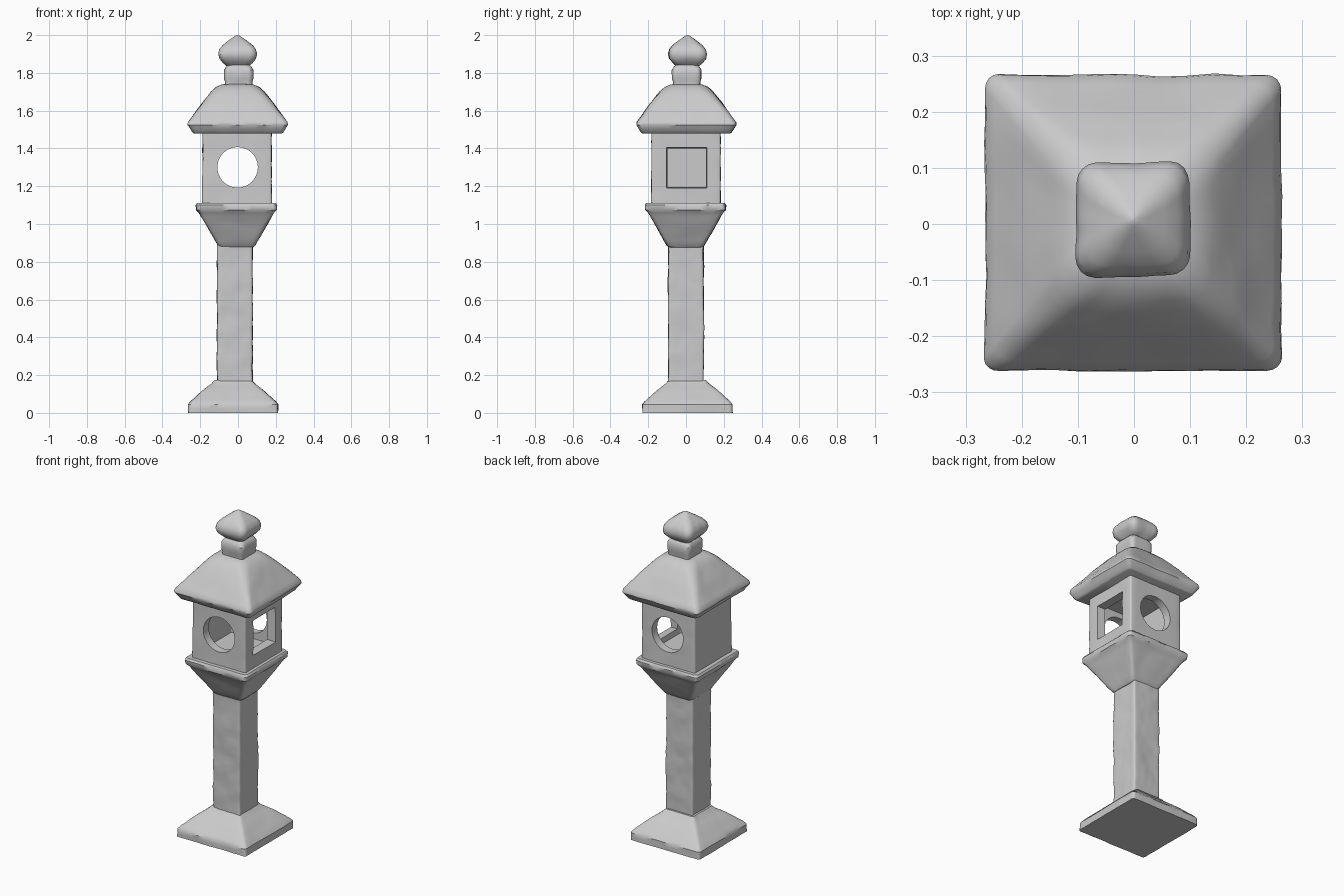
import bpy, bmesh, math
from mathutils import Vector, noise

if "Cube" in bpy.data.objects:
    bpy.data.objects.remove(bpy.data.objects["Cube"])


def ring(half, radius, side=10, arc=4):
    """Outline of a rounded square, always the same number of points."""
    radius = min(radius, half)
    inner = half - radius
    corners = []
    for k, (sx, sy) in enumerate([(1, 1), (-1, 1), (-1, -1), (1, -1)]):
        for i in range(arc + 1):
            a = math.pi / 2 * (k + i / arc)
            corners.append(Vector((sx * inner + radius * math.cos(a),
                                   sy * inner + radius * math.sin(a))))
    pts = []
    for i, p in enumerate(corners):
        pts.append(p)
        if i % (arc + 1) == arc:
            q = corners[(i + 1) % len(corners)]
            pts += [p.lerp(q, s / side) for s in range(1, side)]
    return pts


def loft(name, profile, centre=(0, 0), rough=0.004, step=0.025):
    """Weathered square block; profile rows are (z, half width, corner radius)."""
    rows = []
    for a, b in zip(profile, profile[1:]):
        n = max(1, round(math.dist(a[:2], b[:2]) / step))
        rows += [tuple(u + (v - u) * i / n for u, v in zip(a, b)) for i in range(n)]
    rows.append(profile[-1])
    bm = bmesh.new()
    rings = []
    for z, half, rad in rows:
        loop = []
        for p in ring(half, rad):
            co = Vector((p.x + centre[0], p.y + centre[1], z))
            wave = noise.noise(co * 9) + 0.6 * noise.noise(co * 24)
            co.xy += p.normalized() * wave * rough * min(1, half / 0.08)
            loop.append(bm.verts.new(co))
        rings.append(loop)
    for lo, hi in zip(rings, rings[1:]):
        for i in range(len(lo)):
            j = (i + 1) % len(lo)
            bm.faces.new((lo[i], lo[j], hi[j], hi[i]))
    bm.faces.new(rings[0][::-1])
    bm.faces.new(rings[-1])
    mesh = bpy.data.meshes.new(name)
    bm.to_mesh(mesh)
    bm.free()
    obj = bpy.data.objects.new(name, mesh)
    bpy.context.collection.objects.link(obj)
    return obj


def activate(obj):
    bpy.ops.object.select_all(action='DESELECT')
    obj.select_set(True)
    bpy.context.view_layer.objects.active = obj


def cut(obj, cutter):
    cutter.hide_render = True
    mod = obj.modifiers.new("cut", 'BOOLEAN')
    mod.operation, mod.solver, mod.object = 'DIFFERENCE', 'EXACT', cutter
    activate(obj)
    bpy.ops.object.modifier_apply(modifier=mod.name)
    bpy.data.objects.remove(cutter)


# Flared foot
base = loft("base", [(0, 0.238, 0.015), (0.045, 0.238, 0.02), (0.06, 0.226, 0.02),
                     (0.12, 0.160, 0.02), (0.155, 0.115, 0.02), (0.175, 0.097, 0.015)],
            (-0.026, 0.008))

# Square post
post = loft("post", [(0.15, 0.094, 0.012), (0.90, 0.094, 0.012)], (-0.017, 0.0), 0.005)

# Flared platform under the light chamber
platform = loft("platform", [(0.875, 0.088, 0.02), (0.885, 0.098, 0.02), (0.98, 0.152, 0.02),
                             (1.06, 0.198, 0.02), (1.075, 0.212, 0.02), (1.10, 0.214, 0.02),
                             (1.112, 0.206, 0.02)], (-0.008, -0.002))

# Hollow light chamber
chamber = loft("light_chamber", [(1.10, 0.184, 0.012), (1.49, 0.182, 0.012)],
               (-0.005, 0), 0.003)
cut(chamber, loft("room_cutter", [(1.16, 0.132, 0.01), (1.44, 0.132, 0.01)], (-0.005, 0), 0, 1))

# Round opening from front to back
bpy.ops.mesh.primitive_cylinder_add(vertices=48, radius=0.107, depth=0.6,
                                    location=(-0.002, 0, 1.30), rotation=(math.pi / 2, 0, 0))
cut(chamber, bpy.context.object)

# Square window with splayed edges on the right side only
bpy.ops.mesh.primitive_cone_add(vertices=4, radius1=0.09 * math.sqrt(2),
                                radius2=0.112 * math.sqrt(2), depth=0.2,
                                location=(0, 0, 0), rotation=(0, 0, math.pi / 4))
window = bpy.context.object
bpy.ops.object.transform_apply(location=False, rotation=True, scale=False)
window.rotation_euler = (0, math.pi / 2, 0)
window.location = (0.12, 0.003, 1.298)
cut(chamber, window)

# Hipped roof with undercut eaves
roof = loft("roof", [(1.478, 0.228, 0.02), (1.485, 0.238, 0.02), (1.525, 0.264, 0.025),
                     (1.54, 0.262, 0.03), (1.56, 0.247, 0.03), (1.64, 0.188, 0.04),
                     (1.70, 0.141, 0.05), (1.725, 0.115, 0.05), (1.738, 0.085, 0.04),
                     (1.742, 0.06, 0.03)], (-0.001, 0.002), 0.005)

# Finial: neck block and pointed bud
neck = loft("finial_neck", [(1.72, 0.072, 0.02), (1.755, 0.072, 0.02), (1.77, 0.077, 0.025),
                            (1.815, 0.078, 0.025), (1.832, 0.068, 0.025), (1.845, 0.055, 0.025)],
            (0.004, 0.003), 0.003)
bud = loft("finial_bud", [(1.835, 0.058, 0.025), (1.852, 0.078, 0.03), (1.875, 0.097, 0.035),
                          (1.90, 0.101, 0.035), (1.925, 0.095, 0.035), (1.945, 0.080, 0.035),
                          (1.965, 0.056, 0.03), (1.985, 0.028, 0.02), (1.996, 0.012, 0.01),
                          (2.0, 0.003, 0.002)], (-0.002, 0.008), 0.005)

# Smooth stone with crisp edges
for part in (base, post, platform, chamber, roof, neck, bud):
    activate(part)
    bpy.ops.object.shade_smooth_by_angle(angle=math.radians(38))
